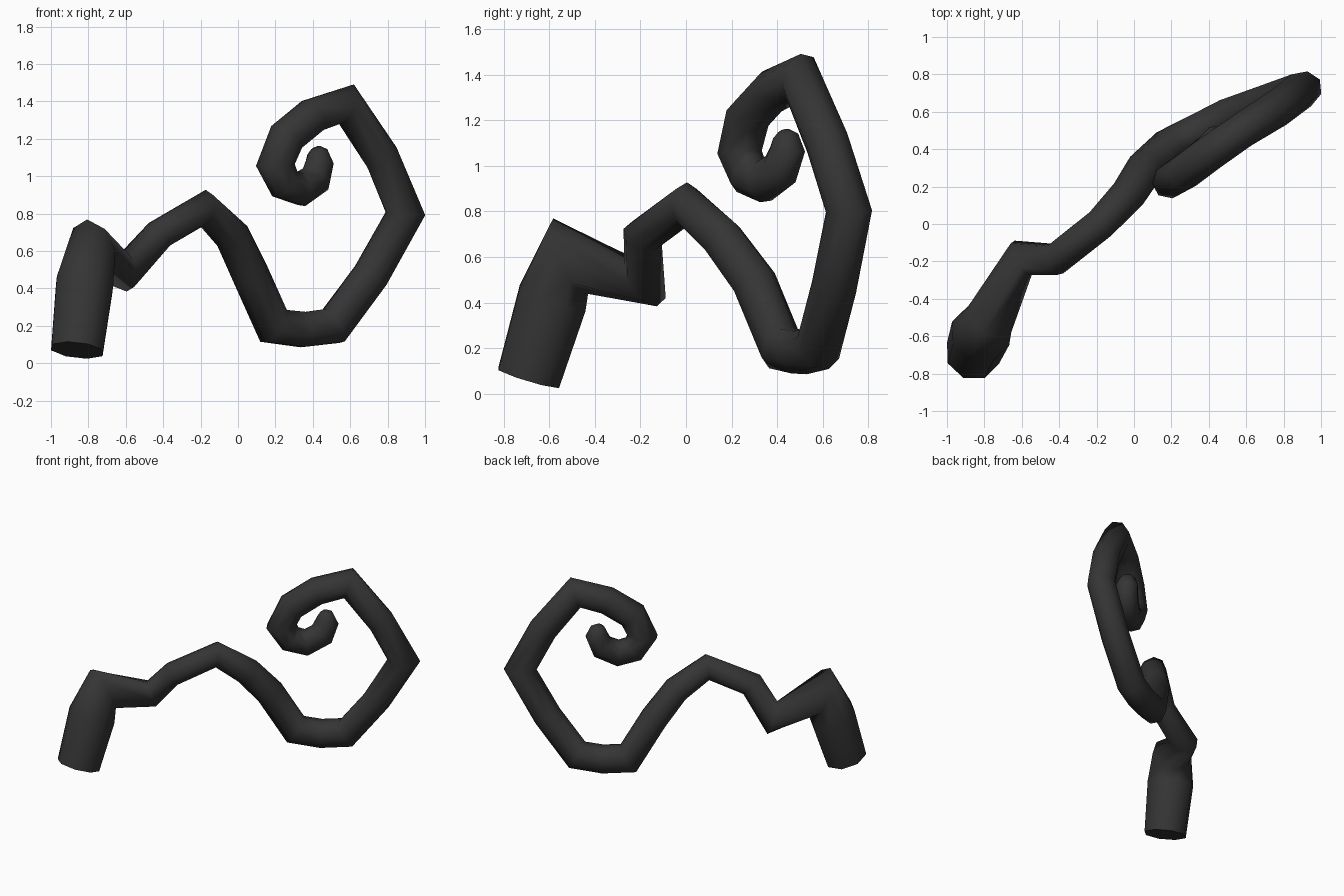
import bpy, bmesh, math
from mathutils import Vector

cube = bpy.data.objects.get("Cube")
if cube:
    bpy.data.objects.remove(cube, do_unlink=True)

SIDES = 8

# Dark grey material
grey = bpy.data.materials.new("dark grey")
grey.use_nodes = True
colour = (0.035, 0.035, 0.035, 1)
grey.diffuse_color = colour
grey.node_tree.nodes["Principled BSDF"].inputs["Base Color"].default_value = colour

# Centre line: x, y, z, radius, from the thick stump to the curled tip
stump = [(-.86, -.69, .07, .15), (-.82, -.585, .42, .165), (-.775, -.515, .605, .135)]
kink = [(-.60, -.18, .49, .09), (-.42, -.19, .69, .085)]
wave = [(-.18, 0, .83, .085), (-.03, .16, .68, .095), (.06, .30, .49, .10),
        (.19, .42, .20, .10), (.35, .50, .18, .10), (.51, .58, .20, .10)]
loop = [(.71, .65, .47, .10), (.895, .715, .80, .10), (.77, .62, 1.10, .10),
        (.58, .50, 1.385, .095)]
curl = [(.40, .375, 1.325, .098), (.26, .27, 1.21, .098), (.20, .235, 1.06, .095),
        (.25, .275, .96, .09), (.335, .34, .93, .088), (.415, .415, .985, .085),
        (.435, .445, 1.07, .08), (.425, .437, 1.125, .06), (.415, .43, 1.15, .028)]
path = stump + kink + wave + loop + curl


def sweep(name, path):
    """Tube of mitred rings carried along the path, capped at both ends."""
    bm = bmesh.new()
    pts = [Vector(p[:3]) for p in path]
    dirs = [(b - a).normalized() for a, b in zip(pts, pts[1:])]
    side = dirs[0].orthogonal().normalized()
    rings = []
    for i, (centre, entry) in enumerate(zip(pts, path)):
        before, after = dirs[max(i - 1, 0)], dirs[min(i, len(dirs) - 1)]
        axis = (before + after).normalized()
        bend = after - before
        stretch = min(1 / max(axis.dot(after), .1), 1.45)
        side = (side - axis * side.dot(axis)).normalized()
        other = axis.cross(side)
        ring = []
        for k in range(SIDES):
            a = math.tau * (k + .5) / SIDES
            off = (side * math.cos(a) + other * math.sin(a)) * entry[3]
            if bend.length > .01:
                b = bend.normalized()
                off += b * off.dot(b) * (stretch - 1)
            ring.append(bm.verts.new(centre + off))
        rings.append(ring)
    for lower, upper in zip(rings, rings[1:]):
        for k in range(SIDES):
            n = (k + 1) % SIDES
            bm.faces.new((lower[k], lower[n], upper[n], upper[k]))
    bm.faces.new(rings[0][::-1])
    bm.faces.new(rings[-1])
    bmesh.ops.recalc_face_normals(bm, faces=bm.faces)
    # Smooth sides with a crisp rim around the stump's flat end
    for f in bm.faces:
        f.smooth = True
    for a, b in zip(rings[0], rings[0][1:] + rings[0][:1]):
        bm.edges.get((a, b)).smooth = False
    mesh = bpy.data.meshes.new(name)
    bm.to_mesh(mesh)
    bm.free()
    mesh.materials.append(grey)
    obj = bpy.data.objects.new(name, mesh)
    bpy.context.collection.objects.link(obj)
    return obj


sweep("curled_tail", path)
